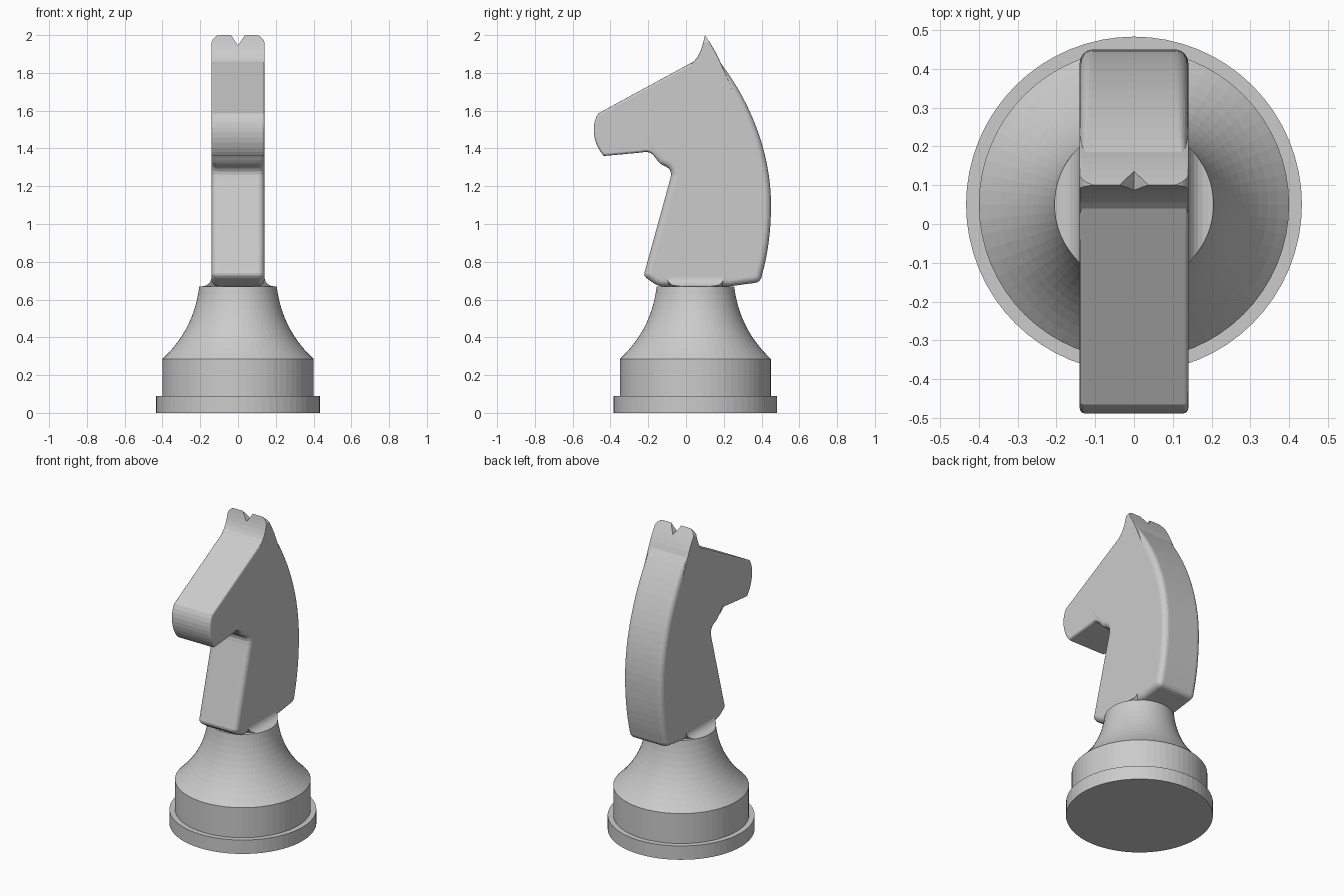
import bpy, bmesh, math
from mathutils import Vector
from mathutils.geometry import interpolate_bezier

cube = bpy.data.objects.get("Cube")
if cube:
    bpy.data.objects.remove(cube)

grey = bpy.data.materials.new("plain_grey")
grey.use_nodes = True
colour = (0.6, 0.6, 0.6, 1)
grey.diffuse_color = colour
grey.node_tree.nodes["Principled BSDF"].inputs["Base Color"].default_value = colour

CENTRE_Y = 0.05
HALF = 0.14        # half thickness of the head
NECK_R = 0.205
NECK_Z = 0.67


def curve(a, b, c, d, n):
    pts = interpolate_bezier(*[Vector((*p, 0)) for p in (a, b, c, d)], n)
    return [(p.x, p.y) for p in pts]


def finish(bm, name):
    bmesh.ops.recalc_face_normals(bm, faces=bm.faces)
    mesh = bpy.data.meshes.new(name)
    bm.to_mesh(mesh)
    bm.free()
    mesh.materials.append(grey)
    ob = bpy.data.objects.new(name, mesh)
    bpy.context.collection.objects.link(ob)
    return ob


def prism(points, offset):
    """Extrude a closed outline of 3D points along an offset."""
    bm = bmesh.new()
    face = bm.faces.new([bm.verts.new(p) for p in points])
    out = bmesh.ops.extrude_face_region(bm, geom=[face])["geom"]
    bmesh.ops.translate(bm, vec=offset, verts=[v for v in out if isinstance(v, bmesh.types.BMVert)])
    return bm


def lathe(name, profile, sides=64):
    bm = bmesh.new()
    verts = [bm.verts.new((r, 0, z)) for r, z in profile]
    edges = [bm.edges.new(pair) for pair in zip(verts, verts[1:])]
    bmesh.ops.spin(bm, geom=verts + edges, cent=(0, 0, 0), axis=(0, 0, 1),
                   angle=math.tau, steps=sides, use_merge=True)
    bmesh.ops.remove_doubles(bm, verts=bm.verts, dist=1e-5)
    ob = finish(bm, name)
    ob.location.y = CENTRE_Y
    return ob


# Base: rim, drum and flared neck
flare = curve((0.4, 0.285), (0.29, 0.39), (0.225, 0.51), (NECK_R, NECK_Z), 12)
lathe("base", [(0, 0), (0.433, 0), (0.433, 0.09), (0.4, 0.09)] + flare + [(0, NECK_Z)])

# Head outline in (y, z)
outline = curve((-0.435, 1.36), (-0.49, 1.42), (-0.507, 1.52), (-0.465, 1.585), 10)
outline += curve((0.04, 1.86), (0.075, 1.89), (0.09, 1.95), (0.10, 2.0), 7)
outline += curve((0.10, 2.0), (0.125, 1.965), (0.165, 1.90), (0.185, 1.85), 6)[1:]
outline += curve((0.185, 1.85), (0.36, 1.62), (0.45, 1.35), (0.45, 1.1), 17)[1:]
outline += curve((0.45, 1.1), (0.45, 0.95), (0.43, 0.83), (0.405, 0.74), 9)[1:]
outline += curve((0.405, 0.74), (0.395, 0.69), (0.385, 0.69), (0.34, 0.685), 6)[1:]
outline += [(0.23, NECK_Z), (-0.13, NECK_Z)]
outline += curve((-0.16, 0.68), (-0.22, 0.72), (-0.23, 0.72), (-0.215, 0.76), 6)
outline += curve((-0.083, 1.24), (-0.07, 1.28), (-0.09, 1.3), (-0.12, 1.31), 6)
outline += curve((-0.12, 1.31), (-0.17, 1.33), (-0.16, 1.4), (-0.24, 1.378), 8)[1:]

bm = prism([(-HALF, y, z) for y, z in outline], (2 * HALF, 0, 0))
weight = bm.edges.layers.float.new("bevel_weight_edge")
for e in bm.edges:
    a, b = (v.co for v in e.verts)
    if abs(a.x - b.x) > 0.01:
        continue
    mid = (a + b) / 2
    if mid.z > 1.85:                               # ears
        e[weight] = 0.05
    elif mid.y < -0.13 and mid.z > 1.34 or mid.z > 1.6 and mid.y < 0.05:  # muzzle
        e[weight] = 0.4
    else:
        e[weight] = 1
head = finish(bm, "horse_head")
bevel = head.modifiers.new("rounded_rim", "BEVEL")
bevel.limit_method = "WEIGHT"
bevel.width = 0.035
bevel.segments = 6
bevel.use_clamp_overlap = False

# Front silhouette that rounds the ears and notches between them
R = 0.055
side = [(HALF + 0.002 - R + R * math.cos(t), 2.002 - R + R * math.sin(t))
        for t in (i * math.pi / 16 for i in range(9))]
right = [(HALF + 0.002, 0.5)] + side + [(0.038, 2.002)]
silhouette = right + [(0, 1.945)] + [(-x, z) for x, z in reversed(right)]
cutter = finish(prism([(x, -0.8, z) for x, z in silhouette], (0, 1.6, 0)), "ear_cutter")
cutter.hide_render = True
cutter.hide_viewport = True
cutter.display_type = "WIRE"
ears = head.modifiers.new("ear_shape", "BOOLEAN")
ears.operation = "INTERSECT"
ears.solver = "EXACT"
ears.object = cutter

# Concave fillets where the head meets the neck
for sign, name in ((1, "left_fillet"), (-1, "right_fillet")):
    bm = bmesh.new()
    section = [(0.09, 0.72), (HALF, 0.72)]
    section += [(HALF + 0.05 - 0.05 * math.cos(t), 0.72 - 0.05 * math.sin(t))
                for t in (i * math.pi / 12 for i in range(1, 7))]
    section += [(0.09, NECK_Z)]
    rows = []
    for end in (-1, 1):
        rows.append([bm.verts.new((sign * x, CENTRE_Y + end * math.sqrt(NECK_R**2 - max(x, HALF)**2), z))
                     for x, z in section])
        bm.faces.new(rows[-1])
    n = len(section)
    for i in range(n):
        j = (i + 1) % n
        bm.faces.new((rows[0][i], rows[0][j], rows[1][j], rows[1][i]))
    finish(bm, name)
